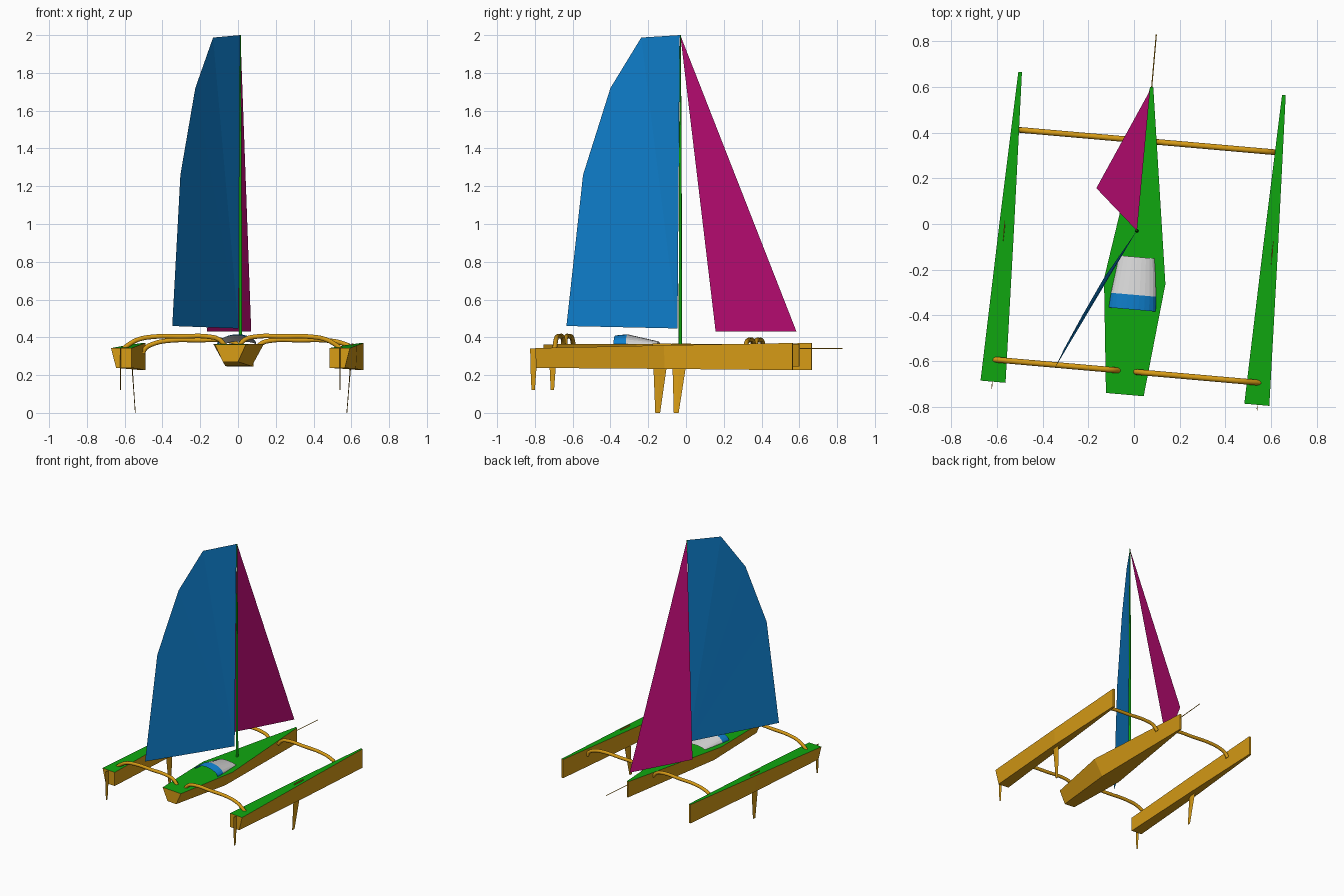
import bpy, bmesh, math
from mathutils import Matrix

if "Cube" in bpy.data.objects:
    bpy.data.objects.remove(bpy.data.objects["Cube"])

# The whole boat is yawed five degrees; parts use (across, forward, up)
FRAME = Matrix.Rotation(math.radians(-5), 4, 'Z') @ Matrix.Translation((0.025, 0, 0))
INV = FRAME.inverted()


def material(name, r, g, b):
    m = bpy.data.materials.new(name)
    m.diffuse_color = (r, g, b, 1)
    m.use_nodes = True
    m.node_tree.nodes["Principled BSDF"].inputs["Base Color"].default_value = m.diffuse_color
    return m


ORANGE = material("orange", 0.68, 0.33, 0.008)
GREEN = material("green", 0.005, 0.39, 0.005)
BLUE = material("blue", 0.005, 0.223, 0.64)
MAGENTA = material("magenta", 0.57, 0.004, 0.2)
WHITE = material("white", 0.66, 0.66, 0.66)


def add(name, data, mats, frame=FRAME):
    ob = bpy.data.objects.new(name, data)
    bpy.context.scene.collection.objects.link(ob)
    for m in mats:
        data.materials.append(m)
    ob.matrix_world = frame
    return ob


def loft(name, sections, mats, rule=None, closed=True):
    """Skin between cross-sections with equal point counts."""
    bm = bmesh.new()
    rings = [[bm.verts.new(p) for p in s] for s in sections]
    n = len(rings[0])
    for a, b in zip(rings, rings[1:]):
        for i in range(n if closed else n - 1):
            j = (i + 1) % n
            bm.faces.new((a[i], a[j], b[j], b[i]))
    if closed:
        bm.faces.new(rings[0])
        bm.faces.new(rings[-1])
    bmesh.ops.recalc_face_normals(bm, faces=bm.faces)
    bm.normal_update()
    if rule:
        for f in bm.faces:
            f.material_index = rule(f)
    me = bpy.data.meshes.new(name)
    bm.to_mesh(me)
    bm.free()
    return add(name, me, mats)


def deck(f):
    return 1 if f.normal.z > 0.7 else 0


def tube(name, pts, radius, mat, smooth=True):
    """Round tube along points (x, y, z, radius factor)."""
    cu = bpy.data.curves.new(name, 'CURVE')
    cu.dimensions = '3D'
    cu.bevel_depth = radius
    cu.bevel_resolution = 3
    cu.resolution_u = 6
    cu.use_fill_caps = True
    sp = cu.splines.new('BEZIER')
    sp.bezier_points.add(len(pts) - 1)
    for bp, p in zip(sp.bezier_points, pts):
        bp.co = p[:3]
        bp.radius = p[3] if len(p) > 3 else 1
        bp.handle_left_type = bp.handle_right_type = 'AUTO' if smooth else 'VECTOR'
    return add(name, cu, [mat])


# Main hull: (forward, deck half width, keel half width, keel z, deck z)
hull = [(-0.748, 0.083, 0.04, 0.27, 0.363), (-0.25, 0.135, 0.07, 0.247, 0.366),
        (0.604, 0.007, 0.005, 0.245, 0.366)]
loft("main_hull", [[(-w, v, t), (-k, v, b), (k, v, b), (w, v, t)]
                   for v, w, k, b, t in hull], [ORANGE, GREEN], deck)

for s, side in ((-1, "left"), (1, "right")):
    # Outrigger float: (forward, half width, outer slant, bottom z, top z)
    floats = [(-0.742, 0.055, 0.027, 0.238, 0.343), (-0.06, 0.033, 0.006, 0.233, 0.358),
              (0.62, 0.008, 0.0, 0.226, 0.37)]
    loft(side + "_float",
         [[(s * (0.58 - w), v, t), (s * (0.58 - w), v, b),
           (s * (0.58 + w - d), v, b), (s * (0.58 + w), v, t)]
          for v, w, d, b, t in floats], [ORANGE, GREEN], deck)

    # Curved cross beams
    for label, v, z in (("front", 0.367, 0.383), ("rear", -0.645, 0.403)):
        path = [(0.583 if v < 0 else 0.563, z - 0.068), (0.55, z - 0.042), (0.5, z - 0.015),
                (0.42, z), (0.27, z + 0.002), (0.12, z), (0.07, z - 0.014), (0.035, z - 0.05)]
        tube(f"{side}_{label}_beam", [(s * x, v, h) for x, h in path], 0.0125, ORANGE)

    # Rudder and daggerboard blades: (across, aft edge, front edge, z)
    blades = {"rudder": [(0.583, -0.775, -0.735, 0.34), (0.583, -0.773, -0.742, 0.23),
                         (0.583, -0.768, -0.75, 0.12)],
              "daggerboard": [(0.59, -0.125, -0.022, 0.368), (0.58, -0.12, -0.05, 0.24),
                              (0.562, -0.112, -0.086, 0.0)]}
    for label, rows in blades.items():
        loft(f"{side}_{label}",
             [[(s * x, a, z), (s * x + 0.002, (a + b) / 2, z),
               (s * x, b, z), (s * x - 0.002, (a + b) / 2, z)] for x, a, b, z in rows],
             [ORANGE])

# Cabin canopy: (forward, half width, apex z), arched, with a blue aft band
N = 12
arcs = []
for v, w, top in ((-0.374, 0.104, 0.41), (-0.309, 0.1, 0.416), (-0.143, 0.08, 0.378)):
    arcs.append([(-w * math.cos(math.pi * i / N), v,
                  0.362 + (top - 0.362) * math.sin(math.pi * i / N)) for i in range(N + 1)])
loft("cabin_canopy", arcs, [WHITE, BLUE],
     lambda f: 1 if f.calc_center_median().y < -0.309 else 0, closed=False)

# Mast and bowsprit
foot, head = INV @ Matrix.Translation((0.013, -0.03, 0.35)).translation, \
    INV @ Matrix.Translation((0.012, -0.03, 2.0)).translation
mid = foot.lerp(head, 0.59)
tube("mast", [(*foot, 1), (*mid, 0.8), (*head, 0.3)], 0.009, GREEN, False)
tube("bowsprit", [(0, 0.58, 0.34), (0, 0.835, 0.34)], 0.0025, ORANGE, False)


# Sails: thin fans from their first corner, in world coordinates
def sail(name, pts, mat):
    me = bpy.data.meshes.new(name)
    me.from_pydata(pts, [], [(0, i, i + 1) for i in range(1, len(pts) - 1)])
    add(name, me, [mat], Matrix.Identity(4))


sail("mainsail", [(0.003, -0.045, 0.447), (-0.348, -0.633, 0.46), (-0.305, -0.545, 1.26),
                  (-0.226, -0.4, 1.72), (-0.132, -0.237, 1.987), (0.01, -0.033, 2.0)], BLUE)
sail("jib", [(0.07, 0.585, 0.43), (0.013, -0.03, 2.0), (-0.165, 0.157, 0.43)], MAGENTA)
